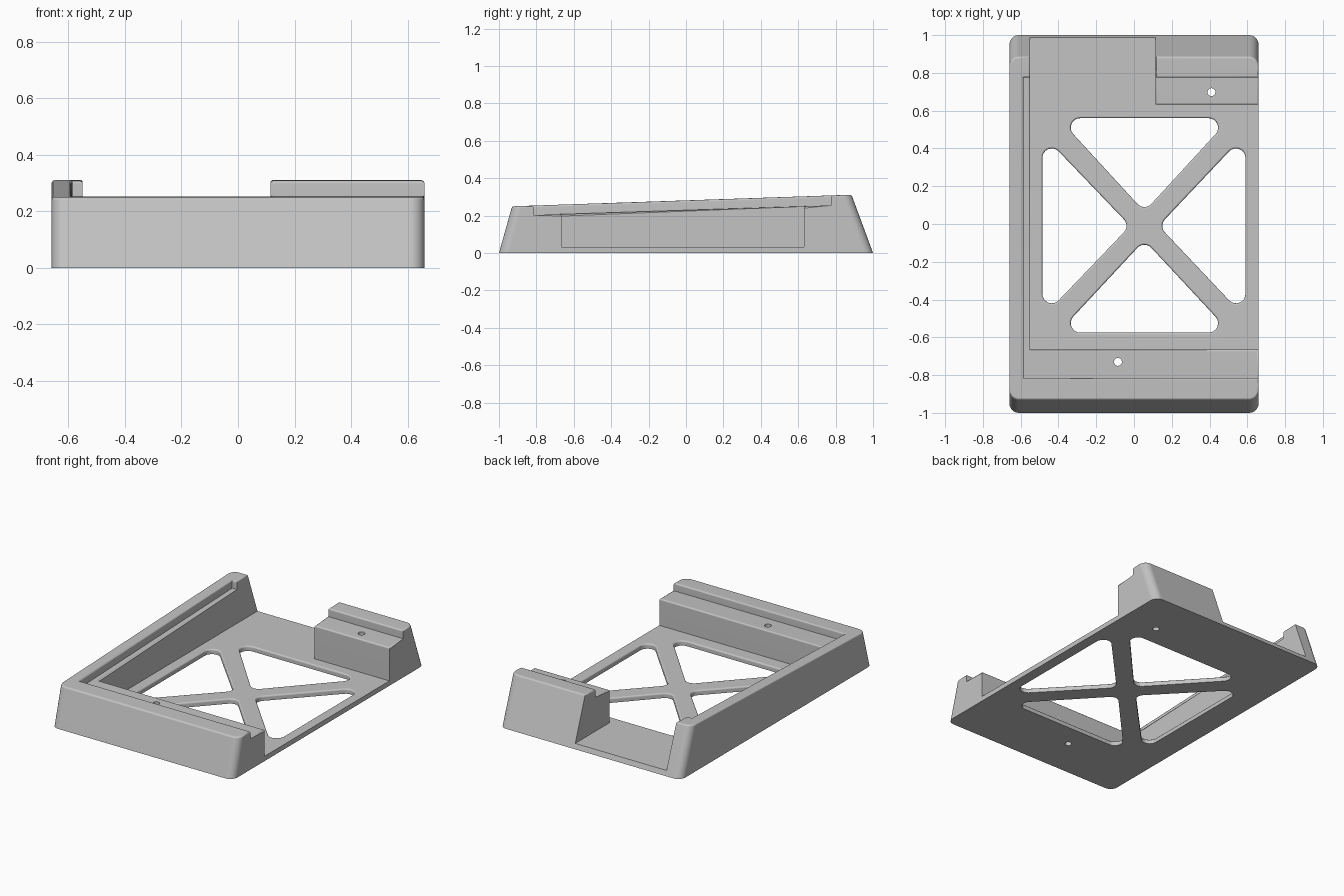
import bpy, bmesh, math
from mathutils import Vector

cube = bpy.data.objects.get("Cube")
if cube:
    bpy.data.objects.remove(cube, do_unlink=True)

grey = bpy.data.materials.new("plain grey")
grey.use_nodes = True
colour = (0.55, 0.55, 0.55, 1)
grey.diffuse_color = colour
grey.node_tree.nodes["Principled BSDF"].inputs["Base Color"].default_value = colour


def prism(name, points, low, high, axis="z"):
    """Extrude a flat outline along x (points are y, z) or z (points are x, y)."""
    def place(p, h):
        return (h, p[0], p[1]) if axis == "x" else (p[0], p[1], h)
    bm = bmesh.new()
    face = bm.faces.new([bm.verts.new(place(p, low)) for p in points])
    new = bmesh.ops.extrude_face_region(bm, geom=[face])["geom"]
    shift = Vector(place((0, 0), high - low))
    bmesh.ops.translate(bm, vec=shift, verts=[v for v in new if isinstance(v, bmesh.types.BMVert)])
    bmesh.ops.recalc_face_normals(bm, faces=bm.faces)
    mesh = bpy.data.meshes.new(name)
    bm.to_mesh(mesh)
    bm.free()
    mesh.materials.append(grey)
    obj = bpy.data.objects.new(name, mesh)
    bpy.context.collection.objects.link(obj)
    return obj


def select(obj):
    bpy.ops.object.select_all(action="DESELECT")
    obj.select_set(True)
    bpy.context.view_layer.objects.active = obj


def cut(target, cutter):
    """Subtract the cutter, then remove it."""
    mod = target.modifiers.new("cut", "BOOLEAN")
    mod.operation = "DIFFERENCE"
    mod.solver = "EXACT"
    mod.object = cutter
    select(target)
    bpy.ops.object.modifier_apply(modifier=mod.name)
    bpy.data.objects.remove(cutter, do_unlink=True)


def round_edges(obj, rule, width, segments):
    bm = bmesh.new()
    bm.from_mesh(obj.data)
    bmesh.ops.remove_doubles(bm, verts=bm.verts, dist=0.00005)
    bm.normal_update()
    edges = [e for e in bm.edges if len(e.link_faces) == 2 and rule(e)]
    bmesh.ops.bevel(bm, geom=edges, offset=width, offset_type="OFFSET", segments=segments,
                    profile=0.5, affect="EDGES", clamp_overlap=False)
    bm.to_mesh(obj.data)
    bm.free()


def rounded_triangle(centres, r=0.05, steps=8):
    """Outline around three circles, given counter-clockwise."""
    pts = []
    for i, c in enumerate(centres):
        p, n = centres[i - 1], centres[(i + 1) % 3]
        start = math.atan2(p[0] - c[0], c[1] - p[1])
        end = math.atan2(c[0] - n[0], n[1] - c[1])
        sweep = (end - start) % math.tau
        for k in range(steps + 1):
            a = start + sweep * k / steps
            pts.append((c[0] + r * math.cos(a), c[1] + r * math.sin(a)))
    return pts


# Wedge body with rounded upright corners
tray = prism("tray", [(-1, 0), (1, 0), (0.885, 0.312), (-0.93, 0.25)], -0.66, 0.66, "x")
round_edges(tray, lambda e: abs(e.verts[0].co.x - e.verts[1].co.x) < 0.01
            and abs(e.verts[0].co.z - e.verts[1].co.z) > 0.1, 0.05, 6)

# Sloped ledge, open on one side
cut(tray, prism("ledge_cutter", [(-0.815, 0.203), (0.775, 0.255), (0.775, 0.6), (-0.815, 0.6)],
                -0.585, 0.8, "x"))

# Deep pocket, open on one side and through part of the back wall
cut(tray, prism("pocket_cutter", [(-0.55, -0.665), (0.8, -0.665), (0.8, 0.632), (0.115, 0.632),
                                  (0.115, 1.2), (-0.55, 1.2)], 0.032, 0.6))

# Four windows that leave a diagonal cross in the floor
windows = [
    [(-0.285, 0.51), (0.055, 0.14), (0.395, 0.51)],
    [(-0.285, -0.525), (0.395, -0.525), (0.055, -0.16)],
    [(-0.435, 0.35), (-0.435, -0.37), (-0.09, -0.01)],
    [(0.54, 0.35), (0.2, -0.01), (0.54, -0.37)],
]
for centres in windows:
    cut(tray, prism("window_cutter", rounded_triangle(centres), -0.1, 0.1))


# Softened upper lips
def is_lip(e):
    slopes = sorted(f.normal.z for f in e.link_faces)
    mid = (e.verts[0].co + e.verts[1].co) / 2
    inside = abs(mid.x) < 0.62 and abs(mid.y) < 0.6
    return (e.is_convex and slopes[1] > 0.9 and abs(slopes[0]) < 0.45
            and (mid.z > 0.1 or (inside and mid.z > 0.02)))


round_edges(tray, is_lip, 0.01, 3)

# Screw holes through the front and back ledges
for x, y in [(0.41, 0.698), (-0.085, -0.73)]:
    ring = [(x + 0.021 * math.cos(math.tau * k / 24), y + 0.021 * math.sin(math.tau * k / 24))
            for k in range(24)]
    cut(tray, prism("screw_hole_cutter", ring, -0.1, 0.6))

# Smooth the rounded parts while keeping the flats flat
select(tray)
bpy.ops.object.shade_smooth_by_angle(angle=math.radians(35))
normals = tray.modifiers.new("flat normals", "WEIGHTED_NORMAL")
normals.keep_sharp = True
